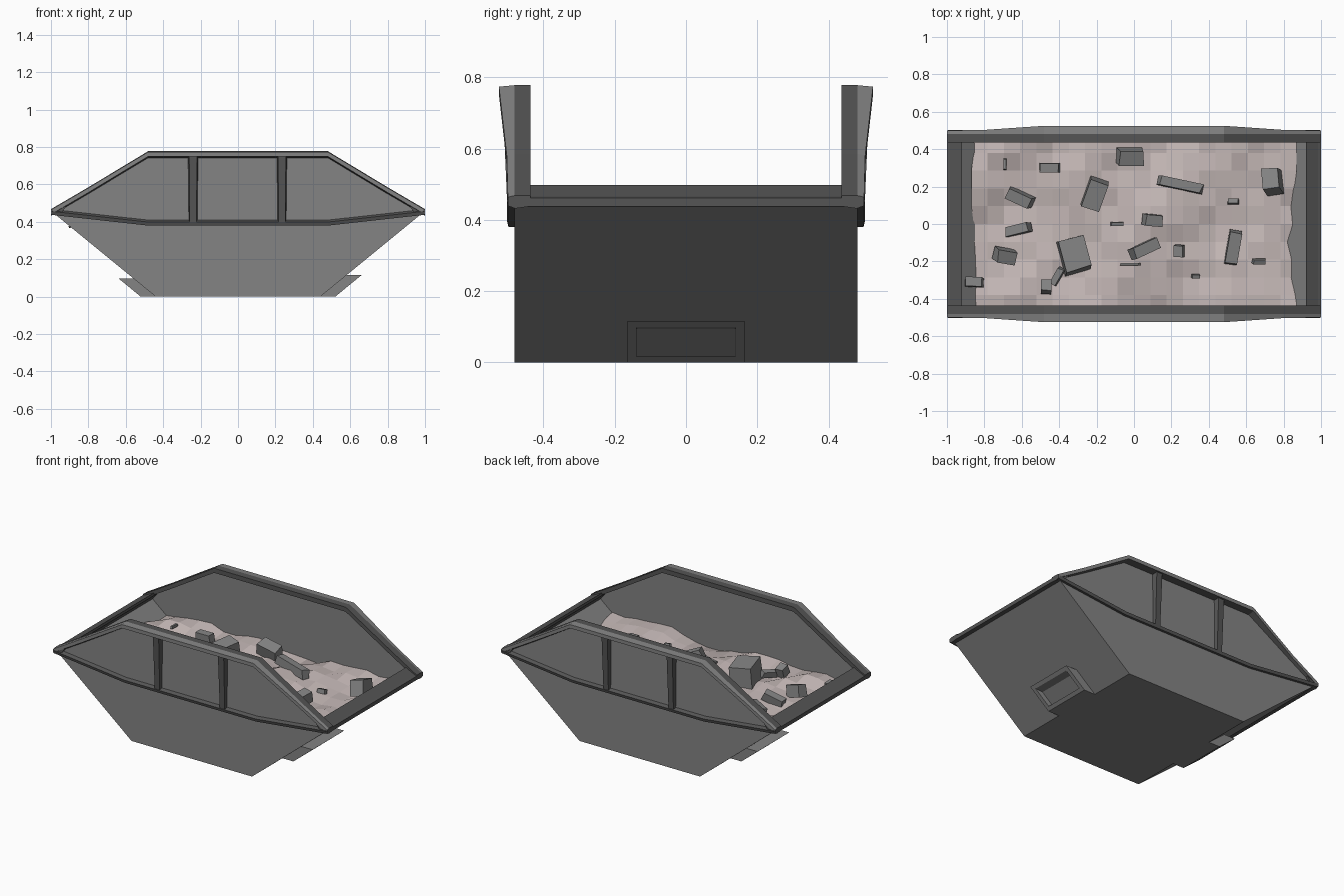
import bpy, bmesh, math, random
from mathutils import Vector, Matrix, Euler

if "Cube" in bpy.data.objects:
    bpy.data.objects.remove(bpy.data.objects["Cube"])

random.seed(4)


def material(name, r, g, b):
    m = bpy.data.materials.new(name)
    m.diffuse_color = (r, g, b, 1)
    m.use_nodes = True
    m.node_tree.nodes["Principled BSDF"].inputs["Base Color"].default_value = m.diffuse_color
    return m


STEEL = material("steel", 0.23, 0.23, 0.23)
DARK = material("dark_steel", 0.09, 0.09, 0.09)
SAND = material("sand", 0.55, 0.475, 0.465)


def make(name, bm, mat, mirror=None, recalc=True):
    if recalc:
        bmesh.ops.recalc_face_normals(bm, faces=bm.faces)
    me = bpy.data.meshes.new(name)
    bm.to_mesh(me)
    bm.free()
    me.materials.append(mat)
    ob = bpy.data.objects.new(name, me)
    bpy.context.collection.objects.link(ob)
    if mirror is not None:
        m = ob.modifiers.new("mirror", 'MIRROR')
        m.use_axis = [mirror == i for i in range(3)]
    return ob


def loft(name, sections, mat, mirror=None):
    """Skin a row of equal closed sections and cap both ends."""
    bm = bmesh.new()
    rings = [[bm.verts.new(p) for p in s] for s in sections]
    n = len(rings[0])
    for a, b in zip(rings, rings[1:]):
        for i in range(n):
            j = (i + 1) % n
            bm.faces.new((a[i], a[j], b[j], b[i]))
    bm.faces.new(rings[0])
    bm.faces.new(rings[-1])
    return make(name, bm, mat, mirror)


# Open tub: two side panels, sloping ends and floor, given thickness
profile = [(0.48, 0.765), (0.99, 0.45), (0.44, 0), (-0.44, 0), (-0.99, 0.45), (-0.48, 0.765)]
bm = bmesh.new()
front = [bm.verts.new((x, -0.482, z)) for x, z in profile]
back = [bm.verts.new((x, 0.482, z)) for x, z in profile]
bm.faces.new(front)
bm.faces.new(back)
for i in (1, 2, 3):
    bm.faces.new((front[i], front[i + 1], back[i + 1], back[i]))
bmesh.ops.recalc_face_normals(bm, faces=bm.faces)
# orient the shell so the floor points down
floor = min(bm.faces, key=lambda f: f.calc_center_median().z)
floor.normal_update()
if floor.normal.z > 0:
    bmesh.ops.reverse_faces(bm, faces=bm.faces)
tub = make("tub", bm, STEEL, recalc=False)
s = tub.modifiers.new("thickness", 'SOLIDIFY')
s.thickness = 0.012
s.offset = -1

# Raised rim along both sides: dark inner strip, lighter outer strip, wider in the middle
path = [(-1, 0.468, 0.5), (-0.8, 0.585, 0.503), (-0.48, 0.778, 0.525),
        (0.48, 0.778, 0.525), (0.8, 0.585, 0.503), (1, 0.468, 0.5)]
rim = loft("side_rim", [[(x, -0.437, z), (x, -0.482, z), (x, -o, z - 0.004), (x, -o, z - 0.028),
                         (x, -0.48, z - 0.036), (x, -0.437, z - 0.03)] for x, z, o in path], DARK, 1)
rim.data.materials.append(STEEL)
for p in rim.data.polygons:
    p.material_index = int(p.center.y < -0.484 and p.normal.z > -0.3)

# Flange across each end
end = [(1, 0.437), (1, 0.462), (0.985, 0.466), (0.92, 0.498), (0.92, 0.48), (0.955, 0.435)]
loft("end_rim", [[(x, y, z) for x, z in end] for y in (-0.497, 0.497)], DARK, 0)

# Belt rail bent along the side panels
belt = [(-0.995, 0.45), (-0.48, 0.393), (0.48, 0.393), (0.995, 0.45)]
loft("belt_rail", [[(x, -0.475, z - 0.013), (x, -0.498, z - 0.013),
                    (x, -0.503, z + 0.006), (x, -0.475, z + 0.02)] for x, z in belt], DARK, 1)

# Upright ribs on the side panels
for x in (-0.24, 0.235):
    loft("side_rib", [[(x - w, -0.475, z), (x - w * 0.75, -o, z), (x + w * 0.75, -o, z),
                       (x + w, -0.475, z)] for z, w, o in ((0.4, 0.024, 0.5), (0.75, 0.028, 0.515))], DARK, 1)

# Lifting lugs with a recessed pocket at the foot of each end
for sx, top in ((1, 0.115), (-1, 0.097)):
    bm = bmesh.new()
    pts = [(0.43, 0), (0.52, 0), (0.52 + top * 1.22, top), (0.43 + top * 1.22, top)]
    a, b = [[bm.verts.new((sx * x, y, z)) for x, z in pts] for y in (-0.165, 0.165)]
    bm.faces.new(a)
    bm.faces.new(b)
    quads = [bm.faces.new((a[i], a[(i + 1) % 4], b[(i + 1) % 4], b[i])) for i in range(4)]
    bmesh.ops.recalc_face_normals(bm, faces=bm.faces)
    bmesh.ops.inset_region(bm, faces=[quads[1]], thickness=0.036)
    bmesh.ops.inset_region(bm, faces=[quads[1]], thickness=0.003)
    for v in quads[1].verts:
        v.co += Vector((-sx * 0.05, 0, -0.004))
    make("lifting_lug", bm, STEEL)


# Sand fill, low and bumpy, trimmed to the sloping ends
def sand_height(x, y):
    return (0.35 + 0.022 * math.sin(5.1 * x + 1) * math.cos(6 * y) + 0.014 * math.sin(11 * x - 7 * y)
            + 0.015 * (1 - x * x))


bm = bmesh.new()
bmesh.ops.create_grid(bm, x_segments=20, y_segments=10, size=1)
for v in bm.verts:
    x, y = v.co.x * 0.87, v.co.y * 0.475
    z = sand_height(x, y) + random.uniform(-0.014, 0.014)
    limit = 0.43 + 1.22 * z
    v.co = (max(-limit, min(limit, x)), y, z)
    if abs(v.co.x) > 0.8:
        v.co.x = math.copysign(min(limit, 0.87), x)
sand = make("sand", bm, SAND)
if sand.data.polygons[0].normal.z < 0:
    sand.data.flip_normals()

# Rubble: x, y, length, width, turn in degrees
rubble = [(-0.69, 0.32, .06, .015, 90), (-0.45, 0.3, .11, .05, 0), (-0.61, 0.14, .15, .06, -25),
          (-0.21, 0.16, .16, .1, 70), (-0.02, 0.36, .14, .08, 0), (0.25, 0.21, .25, .05, -12),
          (0.74, 0.23, .13, .09, 95), (0.53, 0.12, .06, .025, 0), (-0.62, -0.03, .14, .05, 14),
          (-0.69, -0.17, .11, .07, -10), (-0.32, -0.165, .19, .14, 105), (-0.09, 0, .07, .02, 0),
          (0.1, 0.02, .1, .06, -5), (0.06, -0.13, .17, .06, 25), (0.24, -0.145, .065, .05, 90),
          (0.53, -0.13, .19, .065, 80), (0.67, -0.2, .075, .025, 0), (-0.02, -0.215, .11, .012, 0),
          (-0.41, -0.28, .1, .035, 60), (-0.47, -0.335, .065, .055, 90), (-0.855, -0.31, .1, .05, -3),
          (0.33, -0.28, .045, .02, 0)]
for x, y, l, w, turn in rubble:
    h = min(w * 1.1, 0.15)
    bm = bmesh.new()
    bmesh.ops.create_cube(bm, size=1)
    for v in bm.verts:
        if v.co.z > 0:
            v.co.x *= random.uniform(0.8, 1)
    tilt = 0.1 if w > 0.12 or abs(x) > 0.8 else 0.35
    rot = Euler((random.uniform(-tilt, tilt), random.uniform(-tilt, tilt), math.radians(turn)))
    z = sand_height(x, y) + 0.012 + h * 0.3 + (0.03 if abs(x) > 0.8 else 0)
    bmesh.ops.transform(bm, matrix=Matrix.LocRotScale(Vector((x, y, z)), rot, Vector((l, w, h))), verts=bm.verts)
    make("rubble", bm, STEEL)
